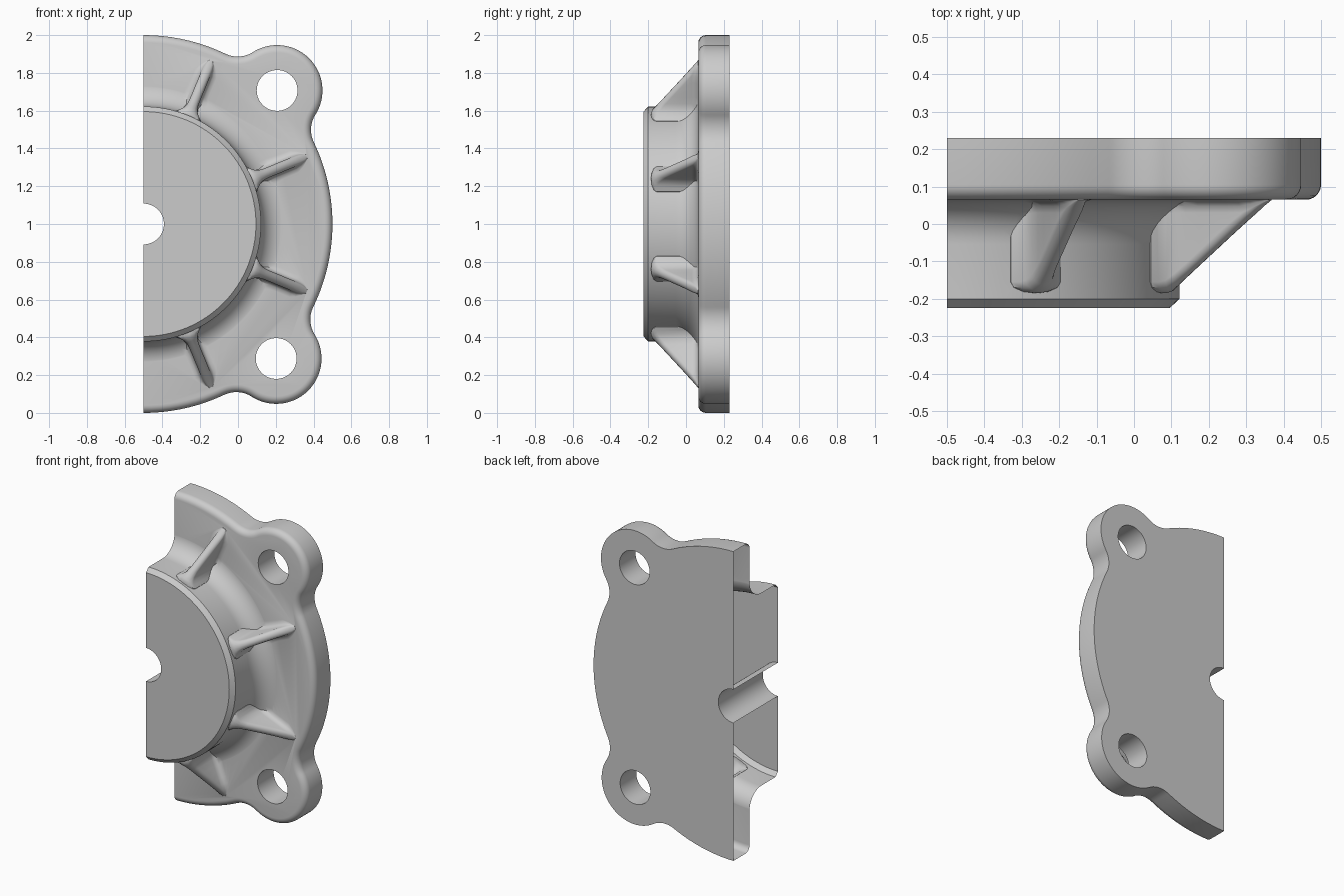
import bpy, bmesh, math
from mathutils import Vector, Matrix

if "Cube" in bpy.data.objects:
    bpy.data.objects.remove(bpy.data.objects["Cube"])

CX, CZ = -0.5, 1.0            # centre of the circular plan
FRONT, BACK = 0.065, 0.23     # plate faces
metal = bpy.data.materials.new("light grey metal")
metal.diffuse_color = (0.6, 0.6, 0.6, 1)
metal.use_nodes = True
metal.node_tree.nodes["Principled BSDF"].inputs["Base Color"].default_value = metal.diffuse_color


def loft(name, rings, closed_ends=True):
    """Skin a list of equal-length point rings into a solid."""
    bm = bmesh.new()
    vr = [[bm.verts.new(p) for p in ring] for ring in rings]
    n = len(vr[0])
    for a, b in zip(vr, vr[1:]):
        for i in range(n):
            bm.faces.new((a[i], a[(i + 1) % n], b[(i + 1) % n], b[i]))
    if closed_ends:
        bm.faces.new(vr[0])
        bm.faces.new(vr[-1][::-1])
    bmesh.ops.recalc_face_normals(bm, faces=bm.faces)
    me = bpy.data.meshes.new(name)
    bm.to_mesh(me)
    bm.free()
    ob = bpy.data.objects.new(name, me)
    bpy.context.collection.objects.link(ob)
    me.materials.append(metal)
    return ob


def lathe(name, profile, x=CX, z=CZ, n=128):
    """Turn (radius, y) points around an axis along y."""
    return loft(name, [[(x + r * math.cos(2 * math.pi * i / n), y,
                         z + r * math.sin(2 * math.pi * i / n)) for i in range(n)]
                       for r, y in profile])


def arc(c, r, a0, a1, side, n):
    """Points with outward normals; the last point is left to the next arc."""
    out = []
    for i in range(n):
        a = a0 + (a1 - a0) * i / n
        d = Vector((math.cos(a), math.sin(a)))
        out.append((c + d * r, d * side))
    return out


def polar(r, a):
    return Vector((r * math.cos(a), r * math.sin(a)))


def heading(v, near):
    a = math.atan2(v.y, v.x)
    return a + 2 * math.pi * round((near - a) / (2 * math.pi))


# plate outline: big circle with two blended round ears
EAR, BLEND = 0.24, 0.15
ears = [math.radians(-45.4), math.radians(45)]
spread = math.acos(((1 + BLEND) ** 2 + 1 - (EAR + BLEND) ** 2) / (2 * (1 + BLEND)))
outline, start = [], math.radians(-180)
for e in ears:
    ec = polar(1, e)
    f1, f2 = polar(1 + BLEND, e - spread), polar(1 + BLEND, e + spread)
    outline += arc(Vector((0, 0)), 1, start, e - spread, 1, 40)
    a0 = e - spread + math.pi
    outline += arc(f1, BLEND, a0, heading(ec - f1, a0 - 1), -1, 14)
    outline += arc(ec, EAR, heading(f1 - ec, e - 1.8), heading(f2 - ec, e + 1.8), 1, 40)
    a1 = e + spread - math.pi
    outline += arc(f2, BLEND, heading(ec - f2, a1 + 1), a1, -1, 14)
    start = e + spread
outline += arc(Vector((0, 0)), 1, start, math.pi, 1, 40)


def plate_ring(inset, y):
    pts = [p - n * inset for p, n in outline]
    return [(CX + p.x, y, CZ + p.y) for p in pts]


# plate with rounded front rim
RIM = 0.04
rings = [plate_ring(0, BACK)]
for i in range(7):
    t = math.pi / 2 * i / 6
    rings.append(plate_ring(RIM * (1 - math.cos(t)), FRONT + RIM * (1 - math.sin(t))))
body = loft("flange_half", rings)

# raised hub with chamfered front and filleted foot
FIL = 0.12
profile = [(0.595, -0.225), (0.622, -0.2)]
for i in range(11):
    t = math.pi / 2 * i / 10
    profile.append((0.622 + FIL * (1 - math.cos(t)), FRONT + 0.001 - FIL * (1 - math.sin(t))))
profile.append((0.742, 0.12))
hub = lathe("hub", profile)


# sloping ribs with rounded crest and flared foot
def rib(deg):
    a = math.radians(deg)
    rot = Matrix.Rotation(-a, 3, 'Y')
    rings = []
    for r in (0.54, 0.6, 0.62, 0.635, 0.65, 0.67, 0.7, 0.74, 0.78, 0.82, 0.86, 0.89, 0.915, 0.935):
        h = max(0.002, min(0.25, 0.245 * (0.935 - r) / 0.285))
        w = 0.027 + 0.045 * max(0, min(1, (0.69 - r) / 0.07)) ** 2
        if r > 0.86:
            w *= math.sqrt(max(0.1, 1 - ((r - 0.86) / 0.08) ** 2))
        f = min(0.035, h * 0.6)
        c = min(0.03, h * 0.4)
        half = [(w + f, -0.03), (w + f, 0), (w + 0.45 * f, 0.15 * f), (w + 0.13 * f, 0.5 * f),
                (w, f), (w, h - c), (w * 0.87, h - c * 0.5), (w * 0.5, h - c * 0.13)]
        sec = half + [(0, h)] + [(-s, t) for s, t in reversed(half)]
        ring = []
        for s, t in sec:
            p = rot @ Vector((r, 0, s))
            ring.append((CX + p.x, FRONT - t, CZ + p.z))
        rings.append(ring)
    return loft("rib", rings)


parts = [(hub, 'UNION')] + [(rib(d), 'UNION') for d in (-67.5, -22.5, 22.5, 67.5)]

# centre bore and the two bolt holes
parts.append((lathe("bore_cutter", [(0.108, -0.5), (0.108, 0.5)], n=64), 'DIFFERENCE'))
for e in ears:
    p = polar(1, e)
    parts.append((lathe("bolt_hole_cutter", [(0.108, -0.5), (0.108, 0.5)],
                        CX + p.x, CZ + p.y, 64), 'DIFFERENCE'))

for ob, op in parts:
    m = body.modifiers.new(ob.name, 'BOOLEAN')
    m.operation, m.solver, m.object = op, 'EXACT', ob
    ob.hide_render = True
mesh = bpy.data.meshes.new_from_object(
    body.evaluated_get(bpy.context.evaluated_depsgraph_get()))
body.modifiers.clear()
body.data = mesh
for ob, _ in parts:
    bpy.data.objects.remove(ob)

# keep the right half as an open shell
bm = bmesh.new()
bm.from_mesh(mesh)
bmesh.ops.bisect_plane(bm, geom=bm.verts[:] + bm.edges[:] + bm.faces[:], dist=1e-5,
                       plane_co=(CX, 0, 0), plane_no=(1, 0, 0), clear_inner=True)
bm.to_mesh(mesh)
bm.free()

bpy.context.view_layer.objects.active = body
body.select_set(True)
bpy.ops.object.shade_smooth_by_angle(angle=math.radians(35))
